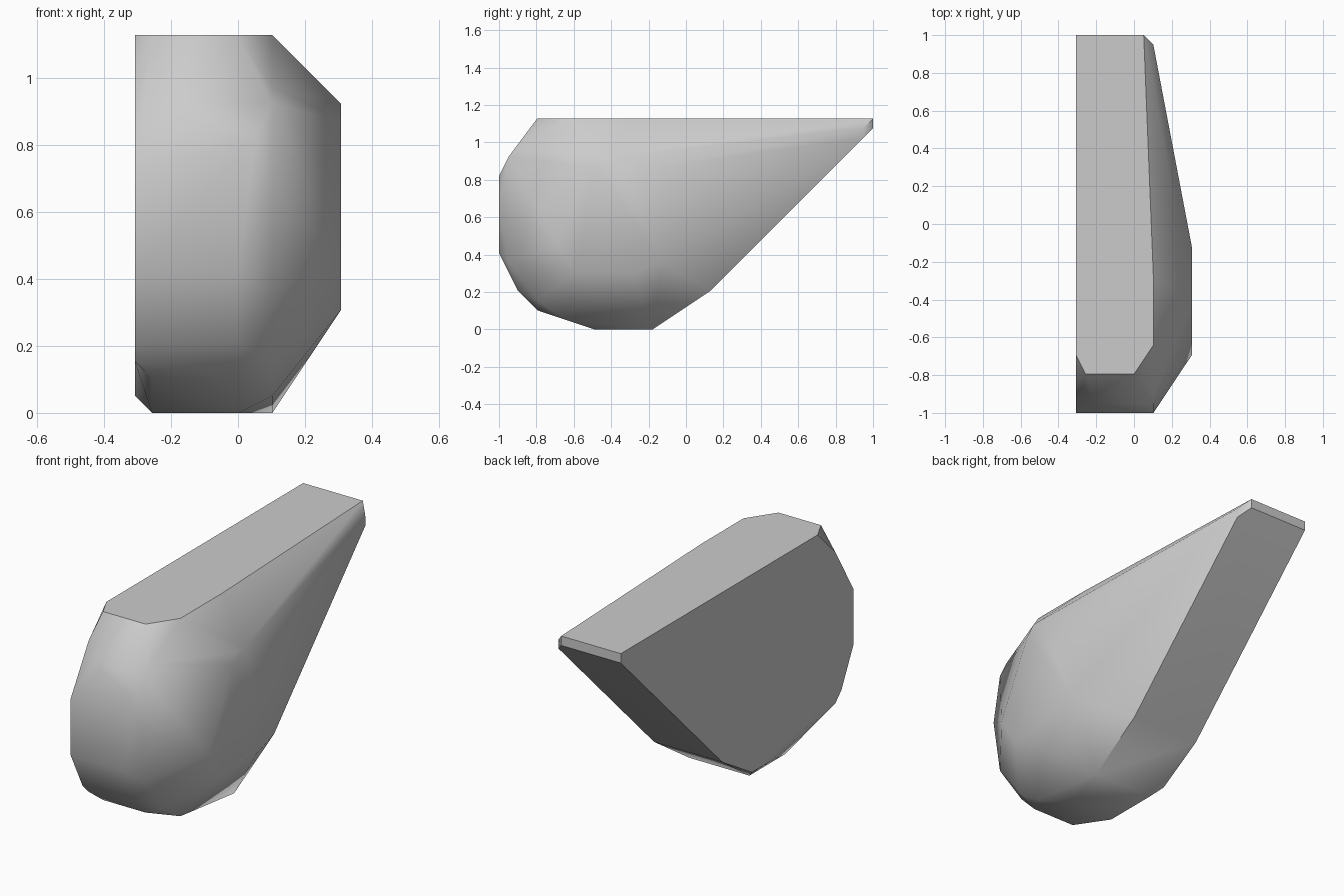
import bpy
import bmesh
import math
from mathutils import Vector

default_cube = bpy.data.objects.get("Cube")
if default_cube:
    bpy.data.objects.remove(default_cube, do_unlink=True)

# Everything sits on a fine grid: 12 steps wide, 39 deep, 22 high
STEP = 2 / 39
HALF_WIDTH = 6
HALF_DEPTH = 39 / 2


def make_material(name, colour):
    """Create one flat material with matching viewport and render colour."""
    material = bpy.data.materials.new(name)
    material.use_nodes = True
    material.diffuse_color = colour
    shader = material.node_tree.nodes["Principled BSDF"]
    shader.inputs["Base Color"].default_value = colour
    shader.inputs["Roughness"].default_value = 0.8
    return material


def grid_point(across, along, up):
    """Turn grid steps into a position centred on the origin."""
    return Vector((across - HALF_WIDTH, along - HALF_DEPTH, up)) * STEP


def add_hull(name, sections, material):
    """Wrap a convex skin around side profiles placed across the width."""
    mesh = bpy.data.meshes.new(name)
    bm = bmesh.new()
    for across, profile in sections.items():
        for along, up in profile:
            bm.verts.new(grid_point(across, along, up))

    # Skin the profiles and discard points that fall inside the skin
    bmesh.ops.convex_hull(bm, input=bm.verts[:], use_existing_faces=False)
    loose = [vert for vert in bm.verts if not vert.link_faces]
    bmesh.ops.delete(bm, geom=loose, context="VERTS")

    # Merge triangles that lie in the same plane into clean flat faces
    bmesh.ops.dissolve_limit(
        bm,
        angle_limit=math.radians(1),
        verts=bm.verts[:],
        edges=bm.edges[:],
    )
    bmesh.ops.recalc_face_normals(bm, faces=bm.faces[:])
    bm.to_mesh(mesh)
    bm.free()

    mesh.materials.append(material)
    body = bpy.data.objects.new(name, mesh)
    bpy.context.collection.objects.link(body)
    return body


# Side profiles (along, up) from the flat side to the bulging side
flat_side = [(6, 22), (39, 22), (39, 21), (22, 4), (17, 1), (14, 1),
             (3, 3), (2, 4), (0, 8), (0, 14), (3, 19)]
lower_bevel = [(4, 22), (16, 0), (10, 0), (4, 2)]
upper_bevel = [(1, 18), (2, 19)]
middle = [(4, 22), (0, 8), (2, 4), (4, 2), (10, 0)]
tip_corner = [(39, 22), (39, 21), (0, 16)]
shoulder = [(7, 22), (14, 22), (38, 21), (38, 20), (22, 4), (16, 0),
            (7, 1), (4, 3), (1, 7), (0, 13), (1, 18), (2, 19)]
bulge = [(11, 18), (12, 18), (10, 17), (6, 9),
         (8, 6), (14, 6), (17, 7), (17, 17)]

stone_grey = make_material("stone_grey", (0.6, 0.6, 0.6, 1))
rock_body = add_hull(
    "rock_body",
    {
        0: flat_side,
        1: lower_bevel,
        2: upper_bevel,
        6: middle,
        7: tip_corner,
        8: shoulder,
        12: bulge,
    },
    stone_grey,
)

# Soft shading over gentle facets, crisp along strong edges
bpy.ops.object.select_all(action="DESELECT")
rock_body.select_set(True)
bpy.context.view_layer.objects.active = rock_body
bpy.ops.object.shade_smooth_by_angle(angle=math.radians(35))
